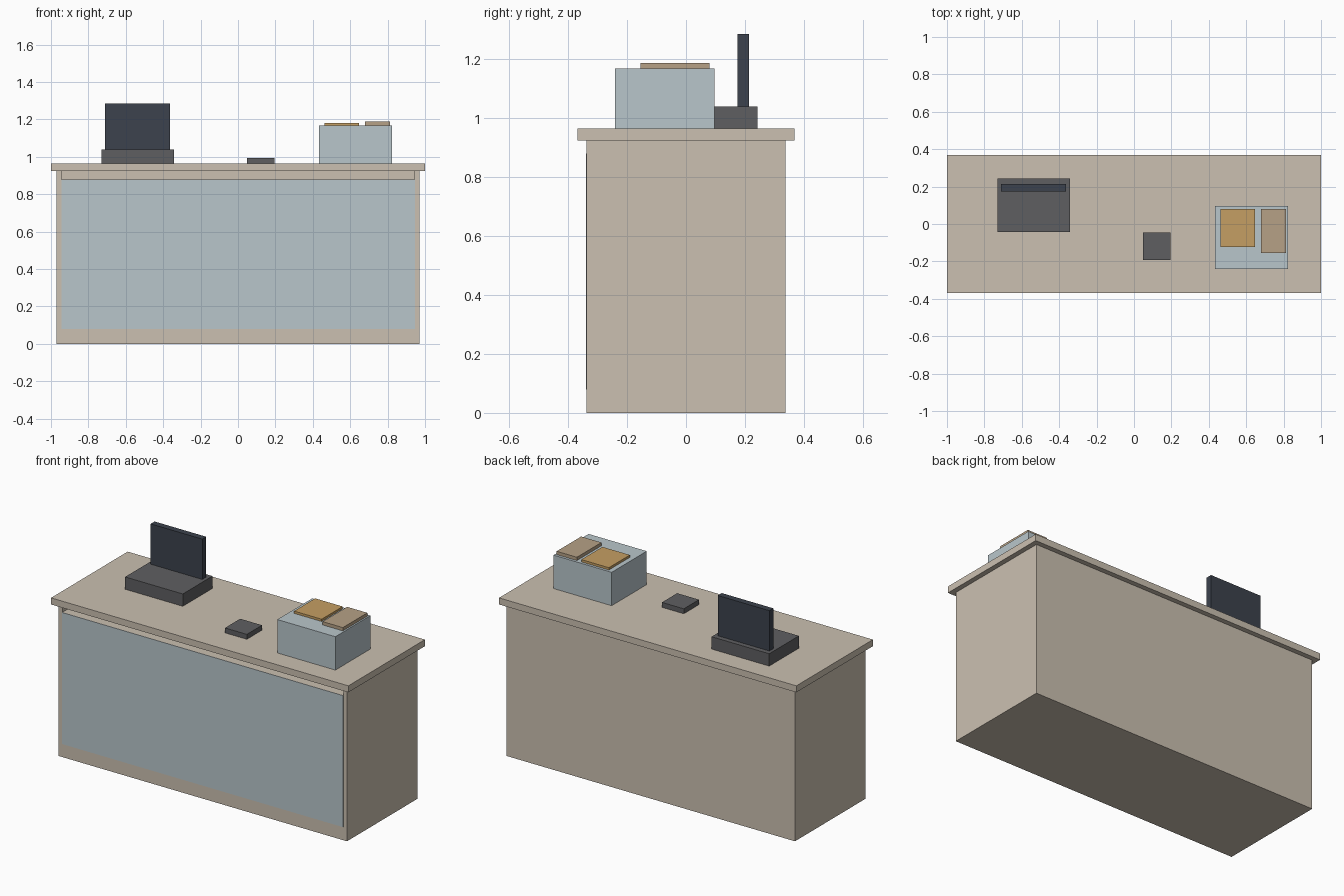
import bpy
from mathutils import Vector

cube = bpy.data.objects.get("Cube")
if cube:
    bpy.data.objects.remove(cube, do_unlink=True)


def linear(c):
    c /= 255
    return c / 12.92 if c <= 0.04045 else ((c + 0.055) / 1.055) ** 2.4


def material(name, *rgb):
    mat = bpy.data.materials.new(name)
    mat.use_nodes = True
    color = [linear(c) for c in rgb] + [1]
    mat.diffuse_color = color
    bsdf = next(n for n in mat.node_tree.nodes if n.type == 'BSDF_PRINCIPLED')
    bsdf.inputs["Base Color"].default_value = color
    bsdf.inputs["Roughness"].default_value = 0.8
    return mat


def box(name, mat, x, y, z):
    """Box spanning the given (min, max) range on each axis."""
    low, high = (Vector(v) for v in zip(x, y, z))
    bpy.ops.mesh.primitive_cube_add(size=1, location=(low + high) / 2)
    obj = bpy.context.object
    obj.name = name
    obj.scale = high - low
    bpy.ops.object.transform_apply(location=False, rotation=False, scale=True)
    obj.data.materials.append(mat)
    return obj


beige = material("beige laminate", 203, 192, 177)
pale_blue = material("pale blue", 185, 198, 203)
grey = material("dark grey plastic", 95, 95, 97)
navy = material("navy screen", 60, 66, 77)
amber = material("amber", 197, 159, 99)
tan = material("tan", 182, 161, 134)

# Counter body with a shallow slot under the worktop
body = box("counter_body", beige, (-0.97, 0.97), (-0.338, 0.338), (0, 0.925))
slot = box("slot_cutter", beige, (-0.945, 0.945), (-0.4, -0.1), (0.88, 0.95))
cut = body.modifiers.new("slot", 'BOOLEAN')
cut.operation = 'DIFFERENCE'
cut.solver = 'EXACT'
cut.object = slot
bpy.context.view_layer.objects.active = body
bpy.ops.object.modifier_apply(modifier=cut.name)
bpy.data.objects.remove(slot, do_unlink=True)

box("worktop", beige, (-1, 1), (-0.368, 0.368), (0.925, 0.965))
box("front_panel", pale_blue, (-0.945, 0.945), (-0.34, -0.336), (0.08, 0.88))

# Register and its screen
box("register_base", grey, (-0.73, -0.342), (-0.042, 0.243), (0.965, 1.04))
box("register_screen", navy, (-0.71, -0.363), (0.175, 0.213), (1.04, 1.285))

# Small card reader
box("card_reader", grey, (0.047, 0.194), (-0.192, -0.046), (0.965, 0.995))

# Display box with two flat packets on top
box("display_box", pale_blue, (0.433, 0.824), (-0.241, 0.096), (0.965, 1.168))
box("large_packet", amber, (0.463, 0.648), (-0.122, 0.08), (1.168, 1.182))
box("small_packet", tan, (0.678, 0.814), (-0.155, 0.08), (1.168, 1.188))
